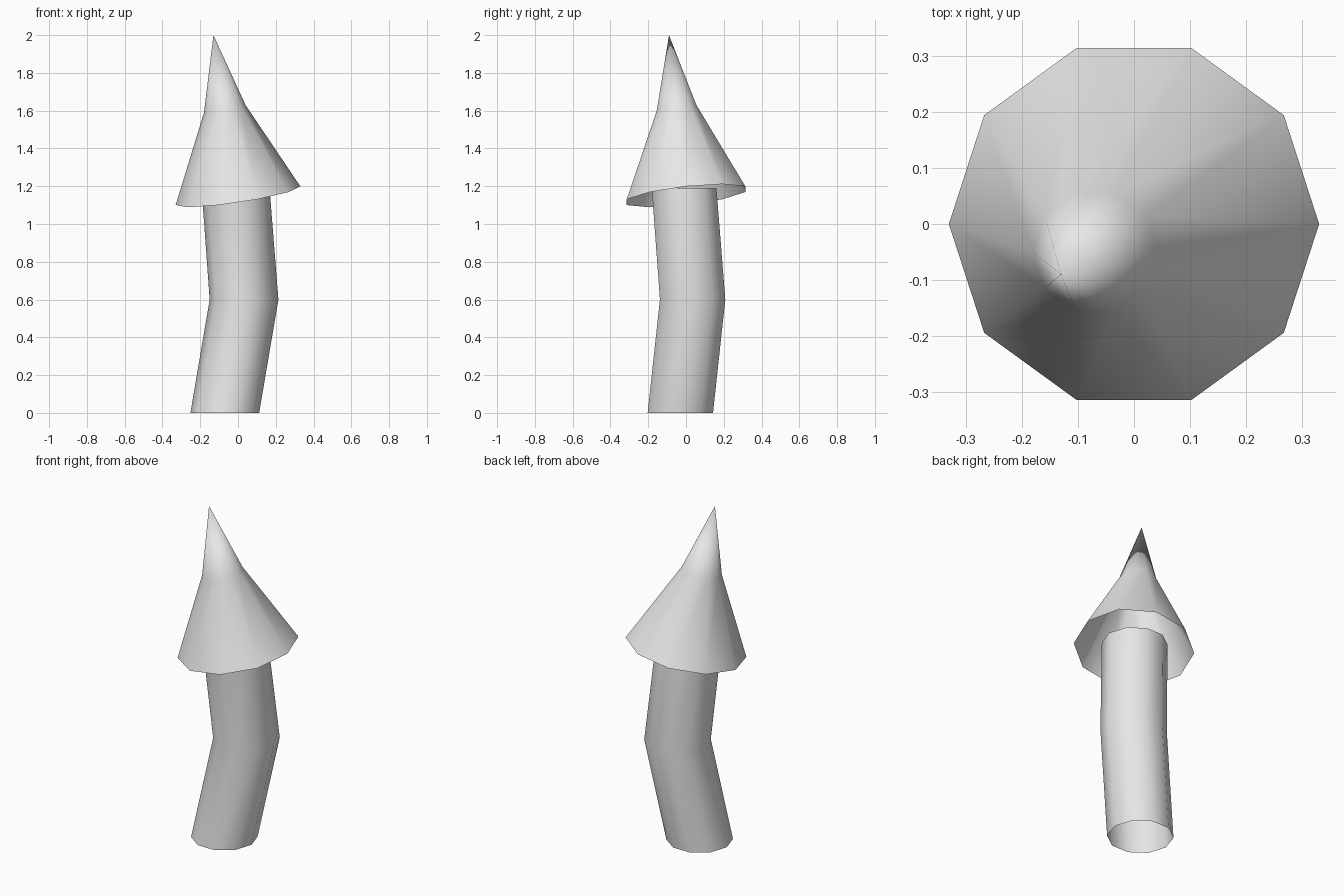
import bpy
import bmesh
from math import cos, sin, tau

if "Cube" in bpy.data.objects:
    bpy.data.objects.remove(bpy.data.objects["Cube"], do_unlink=True)

SIDES = 10

grey = bpy.data.materials.new("plain grey")
grey.use_nodes = True
colour = (0.8, 0.8, 0.8, 1)
grey.diffuse_color = colour
grey.node_tree.nodes["Principled BSDF"].inputs["Base Color"].default_value = colour


def add_ring(bm, centre, radius, tilt=(0, 0)):
    """Ten-sided ring whose height rises by tilt along x and y."""
    cx, cy, cz = centre
    ring = []
    for i in range(SIDES):
        a = tau * i / SIDES
        x, y = radius * cos(a), radius * sin(a)
        ring.append(bm.verts.new((cx + x, cy + y, cz + tilt[0] * x + tilt[1] * y)))
    return ring


def loft(name, rings, tip=None):
    """Open skin through rings, optionally closed to a point."""
    bm = bmesh.new()
    loops = [add_ring(bm, *r) for r in rings]
    for low, high in zip(loops, loops[1:]):
        for i in range(SIDES):
            j = (i + 1) % SIDES
            bm.faces.new((low[i], low[j], high[j], high[i]))
    if tip:
        apex = bm.verts.new(tip)
        for i in range(SIDES):
            bm.faces.new((loops[-1][i], loops[-1][(i + 1) % SIDES], apex))
    for f in bm.faces:
        f.smooth = True
    mesh = bpy.data.meshes.new(name)
    bm.to_mesh(mesh)
    bm.free()
    mesh.materials.append(grey)
    obj = bpy.data.objects.new(name, mesh)
    bpy.context.collection.objects.link(obj)
    return obj


# Bent open tube
loft("stem", [
    ((-0.07, -0.03, 0), 0.182),
    ((0.032, 0.035, 0.6), 0.182),
    ((-0.013, -0.01, 1.19), 0.18),
])

# Leaning hollow cap with a tilted rim and a narrow point
loft("cap", [
    ((0, 0, 1.15), 0.33, (0.15, 0.11)),
    ((-0.07, -0.05, 1.61), 0.11, (0.18, 0.14)),
], tip=(-0.13, -0.09, 2.0))
